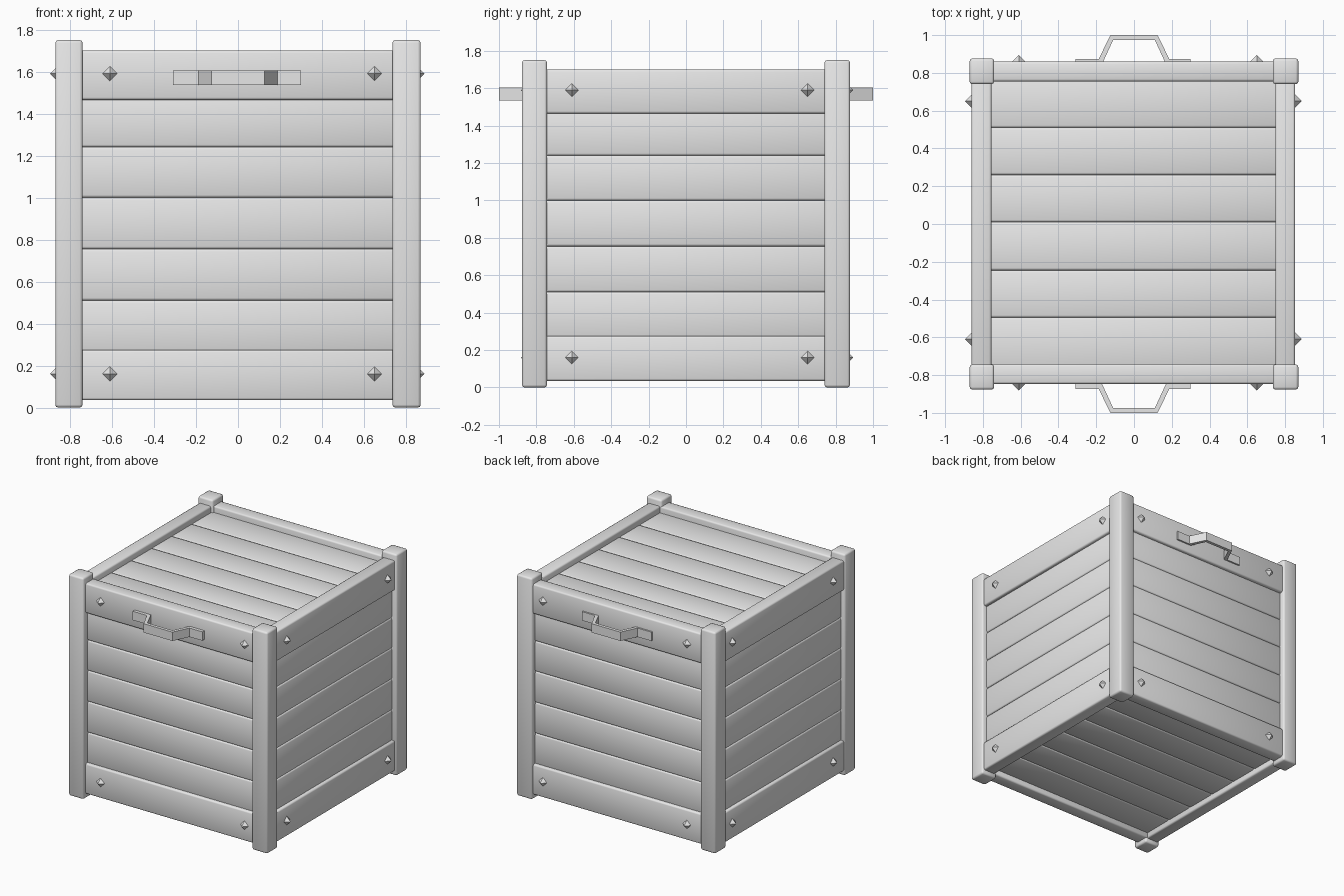
import bpy
import bmesh
import math
from mathutils import Vector

if "Cube" in bpy.data.objects:
    bpy.data.objects.remove(bpy.data.objects["Cube"], do_unlink=True)

grey = bpy.data.materials.new("plain grey")
grey.use_nodes = True
grey.diffuse_color = (0.8, 0.8, 0.8, 1)
grey.node_tree.nodes["Principled BSDF"].inputs["Base Color"].default_value = (0.8, 0.8, 0.8, 1)

parts = []


def finish(name, bm):
    bmesh.ops.recalc_face_normals(bm, faces=bm.faces)
    mesh = bpy.data.meshes.new(name)
    bm.to_mesh(mesh)
    bm.free()
    mesh.materials.append(grey)
    obj = bpy.data.objects.new(name, mesh)
    bpy.context.collection.objects.link(obj)
    parts.append(obj)
    return obj


def box(name, a, b, bevel=0.012):
    """Box between two opposite corners, with softened edges."""
    a, b = Vector(a), Vector(b)
    size, mid = b - a, (a + b) / 2
    bm = bmesh.new()
    bmesh.ops.create_cube(bm, size=1)
    for v in bm.verts:
        v.co = Vector(c * abs(s) for c, s in zip(v.co, size)) + mid
    bmesh.ops.bevel(bm, geom=bm.edges[:], offset=bevel, segments=2,
                    profile=0.5, affect='EDGES')
    return finish(name, bm)


# Each wall: the axis it faces, its direction, and its outer distance
WALLS = {"front": (1, -1, 0.847), "back": (1, 1, 0.86),
         "left": (0, 1, 0.853), "right": (0, -1, 0.86)}


def place(wall, along, depth, z):
    axis, sign, _ = WALLS[wall]
    return (along, sign * depth, z) if axis == 1 else (sign * depth, along, z)


def stud(name, centre):
    bm = bmesh.new()
    bmesh.ops.create_uvsphere(bm, u_segments=4, v_segments=2, radius=0.035)
    bmesh.ops.translate(bm, verts=bm.verts, vec=centre)
    finish(name, bm)


def handle(wall):
    """Bent flat strip with two mounting pads."""
    outer = [(-0.31, 0.873), (-0.187, 0.873), (-0.125, 1.0),
             (0.125, 1.0), (0.187, 0.873), (0.3, 0.873)]
    inner = [(0.3, 0.845), (0.17, 0.845), (0.11, 0.975),
             (-0.11, 0.975), (-0.17, 0.845), (-0.31, 0.845)]
    bm = bmesh.new()
    face = bm.faces.new([bm.verts.new(place(wall, x, d, 1.535)) for x, d in outer + inner])
    top = bmesh.ops.extrude_face_region(bm, geom=[face])["geom"]
    bmesh.ops.translate(bm, vec=(0, 0, 0.07),
                        verts=[g for g in top if isinstance(g, bmesh.types.BMVert)])
    finish(wall + "_handle", bm)


# Corner posts
for side, x0, x1 in (("left", 0.735, 0.87), ("right", -0.87, -0.74)):
    for end, y0, y1 in (("front", -0.877, -0.743), ("back", 0.74, 0.877)):
        box(f"{end}_{side}_post", (x0, y0, 0), (x1, y1, 1.75), 0.014)

# Walls: rails, recessed planks and corner studs
SEAMS = [0.265, 0.51, 0.755, 1.0, 1.24, 1.475]
for wall, (axis, sign, out) in WALLS.items():
    for level, z0, z1 in (("bottom", 0.035, 0.275), ("top", 1.465, 1.7)):
        box(f"{wall}_{level}_rail", place(wall, -0.8, out - 0.105, z0),
            place(wall, 0.8, out, z1))
        for i, along in enumerate((-0.61, 0.65)):
            z = 0.16 if level == "bottom" else 1.59
            stud(f"{wall}_{level}_stud_{i + 1}", place(wall, along, out, z))
    for i, (z0, z1) in enumerate(zip(SEAMS, SEAMS[1:])):
        box(f"{wall}_plank_{i + 1}", place(wall, -0.79, out - 0.09, z0),
            place(wall, 0.79, out - 0.025, z1))

# Lid and floor planks, set in behind the rails
ROWS = [-0.77, -0.495, -0.245, 0.01, 0.26, 0.51, 0.78]
for name, z0, z1 in (("lid", 1.59, 1.65), ("floor", 0.08, 0.14)):
    for i, (y0, y1) in enumerate(zip(ROWS, ROWS[1:])):
        box(f"{name}_plank_{i + 1}", (-0.78, y0, z0), (0.78, y1, z1))

# Carrying handles
handle("front")
handle("back")

# Smooth the rounded edges, keep hard corners sharp
for obj in bpy.context.selected_objects:
    obj.select_set(False)
for obj in parts:
    obj.select_set(True)
bpy.context.view_layer.objects.active = parts[0]
bpy.ops.object.shade_smooth_by_angle(angle=math.radians(48))
